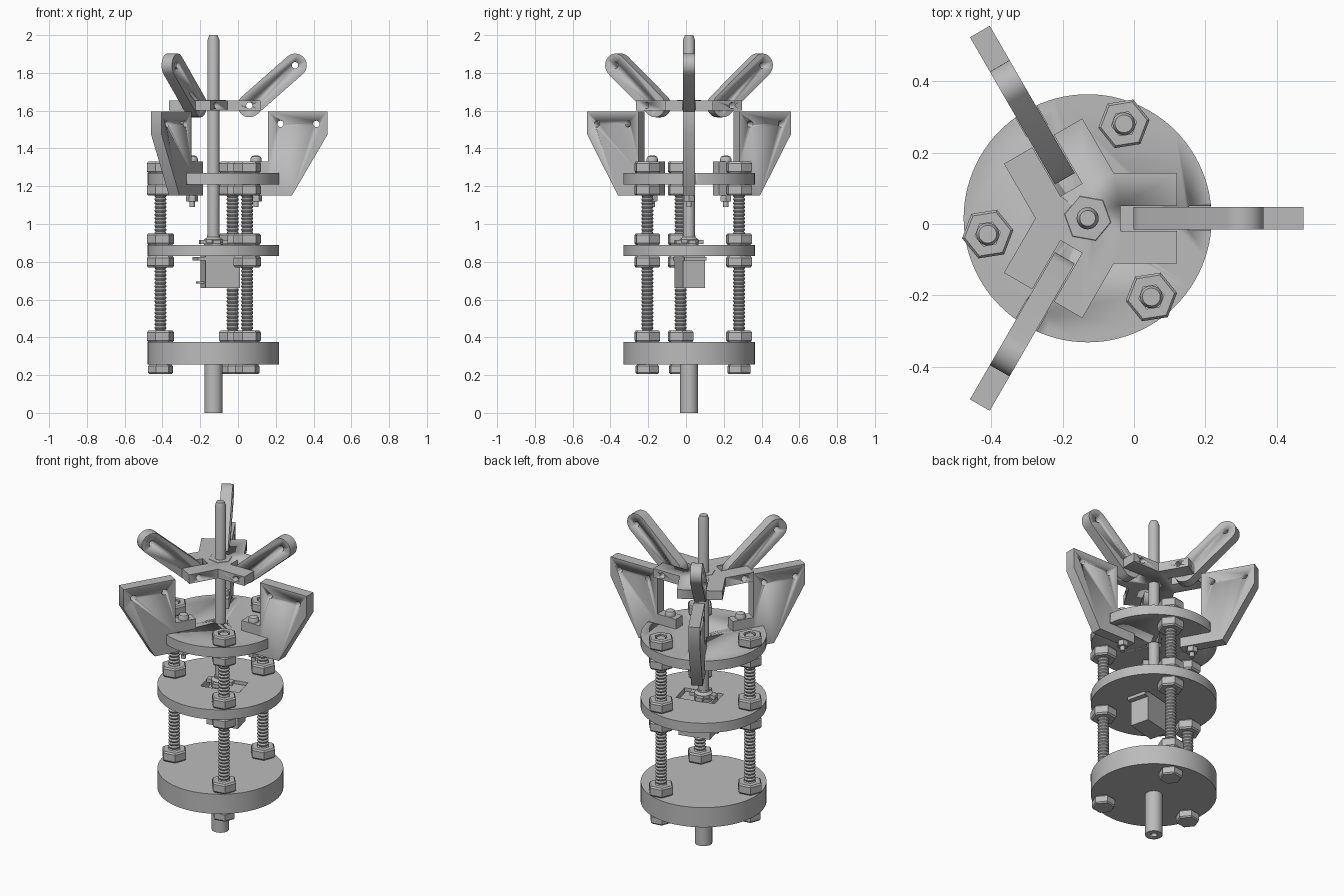
import bpy, bmesh
from math import sin, cos, pi, radians
from mathutils import Matrix, Vector

if "Cube" in bpy.data.objects:
    bpy.data.objects.remove(bpy.data.objects["Cube"])

AXIS = Matrix.Translation((-0.13, 0.016, 0))
ARM_ANGLES = (0, 120, 240)
ROD_ANGLES = (69, 189, 309)
ROD_R = 0.284

grey = bpy.data.materials.new("light_grey")
grey.use_nodes = True
grey.diffuse_color = (0.5, 0.5, 0.5, 1)
grey.node_tree.nodes["Principled BSDF"].inputs["Base Color"].default_value = (0.5, 0.5, 0.5, 1)


def turn(deg, r=0.0):
    return Matrix.Rotation(radians(deg), 4, "Z") @ Matrix.Translation((r, 0, 0))


def finish(bm, name, matrix, smooth=True):
    bmesh.ops.remove_doubles(bm, verts=bm.verts, dist=1e-6)
    bmesh.ops.recalc_face_normals(bm, faces=bm.faces)
    mesh = bpy.data.meshes.new(name)
    bm.to_mesh(mesh)
    bm.free()
    mesh.transform(AXIS @ matrix)
    mesh.materials.append(grey)
    ob = bpy.data.objects.new(name, mesh)
    bpy.context.collection.objects.link(ob)
    if smooth:
        bpy.ops.object.select_all(action="DESELECT")
        ob.select_set(True)
        bpy.context.view_layer.objects.active = ob
        bpy.ops.object.shade_smooth_by_angle(angle=radians(35))
    return ob


def lathe(name, profile, n=48, matrix=Matrix(), closed=False):
    """Spin (radius, z) points around z."""
    bm = bmesh.new()
    rings = [[bm.verts.new((r * cos(2 * pi * i / n), r * sin(2 * pi * i / n), z))
              for i in range(n)] for r, z in profile]
    pairs = list(zip(rings, rings[1:]))
    if closed:
        pairs.append((rings[-1], rings[0]))
    else:
        bm.faces.new(rings[0])
        bm.faces.new(rings[-1])
    for a, b in pairs:
        for i in range(n):
            j = (i + 1) % n
            bm.faces.new((a[i], a[j], b[j], b[i]))
    return finish(bm, name, matrix, n > 6)


def cylinder(name, r, z0, z1, matrix=Matrix(), n=48):
    return lathe(name, [(r, z0), (r, z1)], n, matrix)


def nut(name, r, z0, z1, matrix, bore=0.0):
    c = (z1 - z0) * 0.15
    pts = [(r * 0.9, z0), (r, z0 + c), (r, z1 - c), (r * 0.9, z1)]
    if bore:
        pts += [(bore, z1), (bore, z0)]
    return lathe(name, pts, 6, matrix, bool(bore))


def prism(name, pts, a, b, matrix=Matrix(), upright=False):
    """Extrude an outline along z, or along y when upright."""
    bm = bmesh.new()
    ends = [[bm.verts.new((x, h, y) if upright else (x, y, h)) for x, y in pts] for h in (a, b)]
    bm.faces.new(ends[0])
    bm.faces.new(ends[1])
    for i in range(len(pts)):
        j = (i + 1) % len(pts)
        bm.faces.new((ends[0][i], ends[0][j], ends[1][j], ends[1][i]))
    return finish(bm, name, matrix)


def rect(x0, x1, y0, y1):
    return [(x0, y0), (x1, y0), (x1, y1), (x0, y1)]


def cut(ob, cutters):
    for c in cutters:
        mod = ob.modifiers.new("cut", "BOOLEAN")
        mod.object, mod.solver = c, "EXACT"
        bpy.context.view_layer.objects.active = ob
        bpy.ops.object.modifier_apply(modifier=mod.name)
        bpy.data.objects.remove(c)


def cross_hole(deg, r, z):
    across = Matrix.Translation((r, 0, z)) @ Matrix.Rotation(pi / 2, 4, "X")
    return cylinder("hole_cutter", 0.017, -0.3, 0.3, turn(deg) @ across, 20)


# Round plates
base = cylinder("base_disc", 0.348, 0.255, 0.375, n=96)
middle = cylinder("middle_disc", 0.348, 0.83, 0.89, n=96)
top = cylinder("top_disc", 0.348, 1.21, 1.27, n=96)
cut(top, [prism("slot_cutter", rect(0.285, 0.5, -0.034, 0.034), 1.1, 1.4, turn(a)) for a in ARM_ANGLES]
    + [cylinder("bore_cutter", 0.04, 1.1, 1.4)])

# Central shafts
stub = cylinder("lower_shaft", 0.048, 0, 0.255)
cut(stub, [cylinder("bore_cutter", 0.018, -0.05, 0.06, n=24)])
lathe("upper_shaft", [(0.031, 0.93), (0.031, 1.975), (0.022, 2.0)], 32)

# Threaded rods with their nuts
PITCH = 0.02
for a in ROD_ANGLES:
    m = turn(a, ROD_R)
    thread = [(0.026, 0.25)]
    for k in range(53):
        z = 0.26 + k * PITCH
        thread += [(0.026, z), (0.032, z + PITCH * 0.4), (0.032, z + PITCH * 0.6)]
    thread += [(0.025, 1.325)]
    lathe("threaded_rod", thread, 20, m)
    nut("bolt_head", 0.066, 0.205, 0.255, m)
    for z in (0.375, 0.77, 0.89, 1.15, 1.27):
        nut("rod_nut", 0.073, z, z + 0.06, m, 0.036)

# Star hub with forked arms
w, reach = 0.127, 0.25
outline = []
for a in ARM_ANGLES:
    for p in ((reach, -w), (reach, w), (w / sin(pi / 3) * 0.5, w)):
        q = turn(a) @ Vector((*p, 0))
        outline.append((q.x, q.y))
hub = prism("star_hub", outline, 1.6, 1.655)
cut(hub, [prism("slot_cutter", rect(0.092, 0.4, -0.035, 0.035), 1.5, 1.8, turn(a)) for a in ARM_ANGLES])
cut(hub, [prism("bore_cutter", rect(-0.02, 0.02, -0.02, 0.02), 1.5, 1.8)])
for a in ARM_ANGLES:
    cut(hub, [cross_hole(a, 0.19, 1.627)])
nut("hub_nut", 0.072, 1.601, 1.657, turn(-10), 0.03)

# Links, fins, and clamp bolts around the axis
fin_outline = [(0.29, 1.595), (0.605, 1.595), (0.605, 1.475), (0.415, 1.15), (0.165, 1.15),
               (0.165, 1.21), (0.285, 1.21), (0.285, 1.27), (0.165, 1.27), (0.165, 1.33), (0.29, 1.33)]
inner, outer = Vector((0.19, 1.627)), Vector((0.432, 1.84))
lean = (outer - inner).angle_signed(Vector((1, 0)))
link_outline = []
for centre, start in ((outer, -pi / 2), (inner, pi / 2)):
    for i in range(17):
        t = lean + start + pi * i / 16
        link_outline.append((centre.x + 0.062 * cos(t), centre.y + 0.062 * sin(t)))
for a in ARM_ANGLES:
    m = turn(a)
    link = prism("swing_link", link_outline, -0.032, 0.032, m, True)
    cut(link, [cross_hole(a, *inner), cross_hole(a, *outer)])
    fin = prism("clamp_fin", fin_outline, -0.032, 0.032, m, True)
    cut(fin, [cross_hole(a, r, 1.53) for r in (0.355, 0.545)])
    b = turn(a, 0.225)
    lathe("clamp_bolt", [(0.014, 1.09), (0.014, 1.33), (0.03, 1.33), (0.03, 1.345),
                         (0.024, 1.357), (0.012, 1.362)], 24, b)
    nut("clamp_nut", 0.032, 1.118, 1.15, b)

# Drive motor hung in the middle disc
motor = Matrix.Translation((0.035, 0.004, 0)) @ turn(14)
cut(middle, [prism("opening_cutter", rect(-0.125, 0.105, -0.068, 0.068), 0.8, 0.95, motor)])
prism("motor_body", rect(-0.093, 0.093, -0.059, 0.059), 0.66, 0.875, motor)
prism("motor_flange", rect(-0.135, 0.125, -0.059, 0.059), 0.808, 0.826, motor)
prism("motor_cable", rect(-0.125, -0.09, -0.02, 0.02), 0.685, 0.695, motor)
cylinder("motor_turret", 0.05, 0.87, 0.895)
for a in (14, 104):
    prism("drive_horn", rect(-0.075, 0.075, -0.02, 0.02), 0.893, 0.915, turn(a))
lathe("drive_collar", [(0.05, 0.9), (0.05, 0.918), (0.034, 0.93), (0.034, 0.94)], 32)
